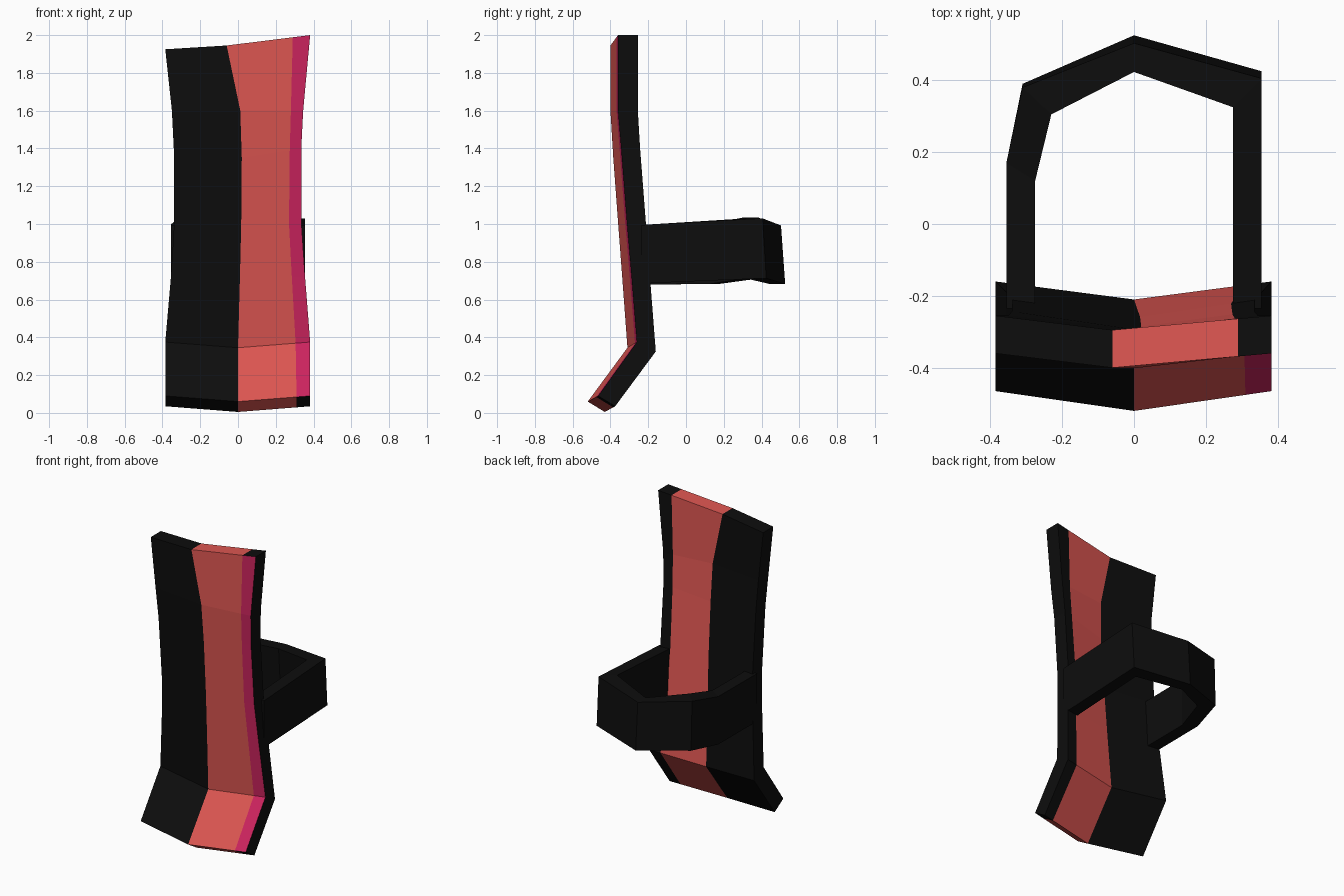
import bpy, bmesh

if "Cube" in bpy.data.objects:
    bpy.data.objects.remove(bpy.data.objects["Cube"])


def material(name, rgb):
    m = bpy.data.materials.new(name)
    m.diffuse_color = (*rgb, 1)
    m.use_nodes = True
    m.node_tree.nodes["Principled BSDF"].inputs["Base Color"].default_value = m.diffuse_color
    return m


black = material("black", (0.004, 0.004, 0.004))
coral = material("coral", (0.74, 0.095, 0.085))
pink = material("pink", (0.62, 0.018, 0.115))


def build(name, bm, mats):
    bmesh.ops.recalc_face_normals(bm, faces=bm.faces)
    me = bpy.data.meshes.new(name)
    bm.to_mesh(me)
    bm.free()
    for m in mats:
        me.materials.append(m)
    ob = bpy.data.objects.new(name, me)
    bpy.context.collection.objects.link(ob)
    return ob


# Guard panel: rows of (x left, centre, stripe, right), ridge (y, z), edge (y, z), back offset (y, z)
rows = [
    ((-.385, 0, .31, .382), (-.52, .06), (-.465, .09), (.09, -.055)),
    ((-.385, 0, .305, .382), (-.31, .345), (-.26, .375), (.10, -.05)),
    ((-.355, .01, .285, .355), (-.337, .71), (-.288, .72), (.098, -.01)),
    ((-.338, .017, .27, .336), (-.359, 1.0), (-.312, 1.0), (.10, 0)),
    ((-.34, .02, .274, .335), (-.385, 1.35), (-.343, 1.4), (.10, 0)),
    ((-.35, .012, .28, .345), (-.40, 1.6), (-.36, 1.6), (.105, 0)),
    ((-.385, -.06, .29, .382), (-.40, 1.945), (-.36, 2.0), (.105, 0)),
]
TOP_LEFT_Z = 1.925
bm = bmesh.new()
front, back = [], []
for r, (xs, ridge, edge, off) in enumerate(rows):
    t = (xs[2] - xs[1]) / (xs[3] - xs[1])
    stripe = [a + (b - a) * t for a, b in zip(ridge, edge)]
    left = (edge[0], TOP_LEFT_Z) if r == len(rows) - 1 else edge
    pts = list(zip(xs, (left, ridge, stripe, edge)))
    front.append([bm.verts.new((x, y, z)) for x, (y, z) in pts])
    back.append([bm.verts.new((x, y + off[0], z + off[1])) for x, (y, z) in pts])


def quad(mat, *vs):
    bm.faces.new(vs).material_index = mat


for r in range(len(rows) - 1):
    for k in range(3):
        quad((0, 1, 2)[k], front[r][k], front[r][k+1], front[r+1][k+1], front[r+1][k])
        quad((0, 1, 0)[k], back[r][k], back[r+1][k], back[r+1][k+1], back[r][k+1])
    for k in (0, 3):
        quad(0, front[r][k], front[r+1][k], back[r+1][k], back[r][k])
for r in (0, -1):
    for k in range(3):
        quad((0, 1, 0)[k], front[r][k], front[r][k+1], back[r][k+1], back[r][k])
build("guard_panel", bm, (black, coral, pink))

# Strap: stations of outer (x, y), inner (x, y), bottom z, top z, backward lean of the top
strap = [
    ((-.355, -.235), (-.275, -.235), .68, .995, 0),
    ((-.355, .17), (-.275, .12), .682, .998, 0),
    ((-.31, .39), (-.23, .315), .712, 1.035, .01),
    ((0, .525), (0, .445), .682, .992, .022),
    ((.355, .425), (.275, .345), .713, 1.03, .02),
    ((.355, -.235), (.275, -.235), .685, .995, 0),
]
bm = bmesh.new()
rings = []
for (ox, oy), (ix, iy), lo, hi, lean in strap:
    rings.append([bm.verts.new(p) for p in (
        (ox, oy, lo), (ox, oy - lean, hi), (ix, iy - lean, hi), (ix, iy, lo))])
for a, b in zip(rings, rings[1:]):
    for i in range(4):
        j = (i + 1) % 4
        bm.faces.new((a[i], a[j], b[j], b[i]))
bm.faces.new(rings[0])
bm.faces.new(rings[-1])
build("leg_strap", bm, (black,))
